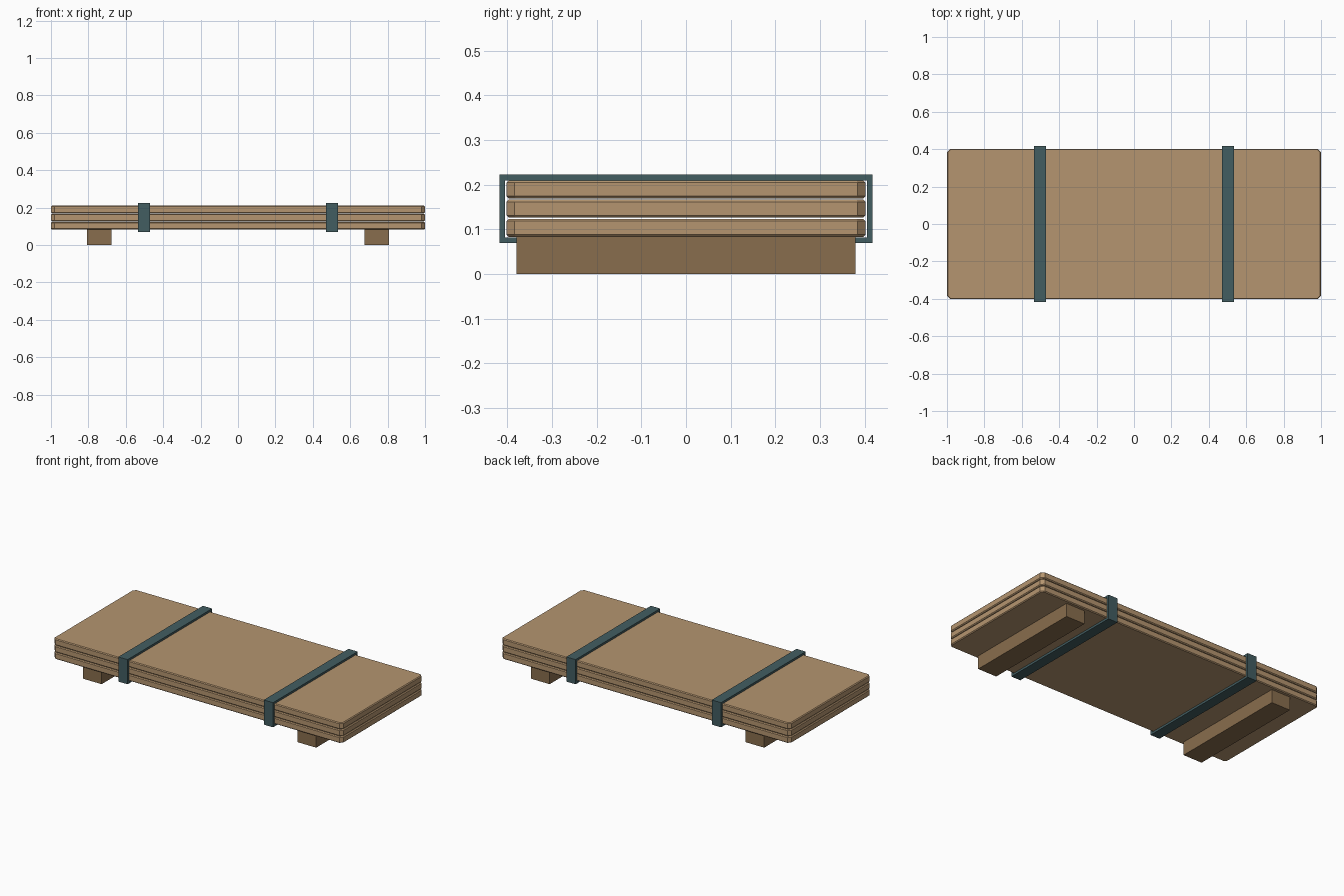
import bpy, bmesh

if "Cube" in bpy.data.objects:
    bpy.data.objects.remove(bpy.data.objects["Cube"])


def material(name, rgb):
    m = bpy.data.materials.new(name)
    m.diffuse_color = (*rgb, 1)
    m.use_nodes = True
    m.node_tree.nodes["Principled BSDF"].inputs["Base Color"].default_value = m.diffuse_color
    return m


WOOD = material("board wood", (0.46, 0.30, 0.16))
DARK = material("bearer wood", (0.25, 0.155, 0.075))
STRAP = material("strap", (0.055, 0.11, 0.12))


def finish(bm, name, mat):
    bmesh.ops.recalc_face_normals(bm, faces=bm.faces)
    me = bpy.data.meshes.new(name)
    bm.to_mesh(me)
    bm.free()
    me.materials.append(mat)
    ob = bpy.data.objects.new(name, me)
    bpy.context.collection.objects.link(ob)
    return ob


def box(x0, x1, y0, y1, z0, z1):
    bm = bmesh.new()
    bmesh.ops.create_cube(bm, size=1)
    for v in bm.verts:
        v.co.x = x1 if v.co.x > 0 else x0
        v.co.y = y1 if v.co.y > 0 else y0
        v.co.z = z1 if v.co.z > 0 else z0
    return bm


def board(name, z0, z1):
    bm = box(-1, 1, -0.402, 0.402, z0, z1)
    # clipped corners, then a fine chamfer round both faces
    upright = [e for e in bm.edges if abs(e.verts[0].co.z - e.verts[1].co.z) > 0.01]
    bmesh.ops.bevel(bm, geom=upright, offset=0.018, segments=1, affect='EDGES')
    rims = [e for e in bm.edges if abs(e.verts[0].co.z - e.verts[1].co.z) < 0.001]
    bmesh.ops.bevel(bm, geom=rims, offset=0.005, segments=1, affect='EDGES')
    return finish(bm, name, WOOD)


def strap(name, x, width=0.064):
    # rectangular ring in the y-z plane, extruded along x
    outer = [(-0.418, 0.069), (0.418, 0.069), (0.418, 0.223), (-0.418, 0.223)]
    inner = [(-0.405, 0.082), (0.405, 0.082), (0.405, 0.21), (-0.405, 0.21)]
    bm = bmesh.new()
    o = [bm.verts.new((x - width / 2, y, z)) for y, z in outer]
    i = [bm.verts.new((x - width / 2, y, z)) for y, z in inner]
    faces = [bm.faces.new((o[k], o[(k + 1) % 4], i[(k + 1) % 4], i[k])) for k in range(4)]
    ext = bmesh.ops.extrude_face_region(bm, geom=faces, use_keep_orig=True)
    moved = [g for g in ext["geom"] if isinstance(g, bmesh.types.BMVert)]
    bmesh.ops.translate(bm, verts=moved, vec=(width, 0, 0))
    return finish(bm, name, STRAP)


# stacked boards
for n in range(3):
    z = 0.083 + n * 0.0432
    board(f"board_{n + 1}", z, z + 0.0405)

# bearers and binding straps on each side
for side, s in (("left", -1), ("right", 1)):
    cx = s * 0.742
    finish(box(cx - 0.065, cx + 0.065, -0.38, 0.38, 0, 0.083), f"{side}_bearer", DARK)
    strap(f"{side}_strap", s * 0.503)
